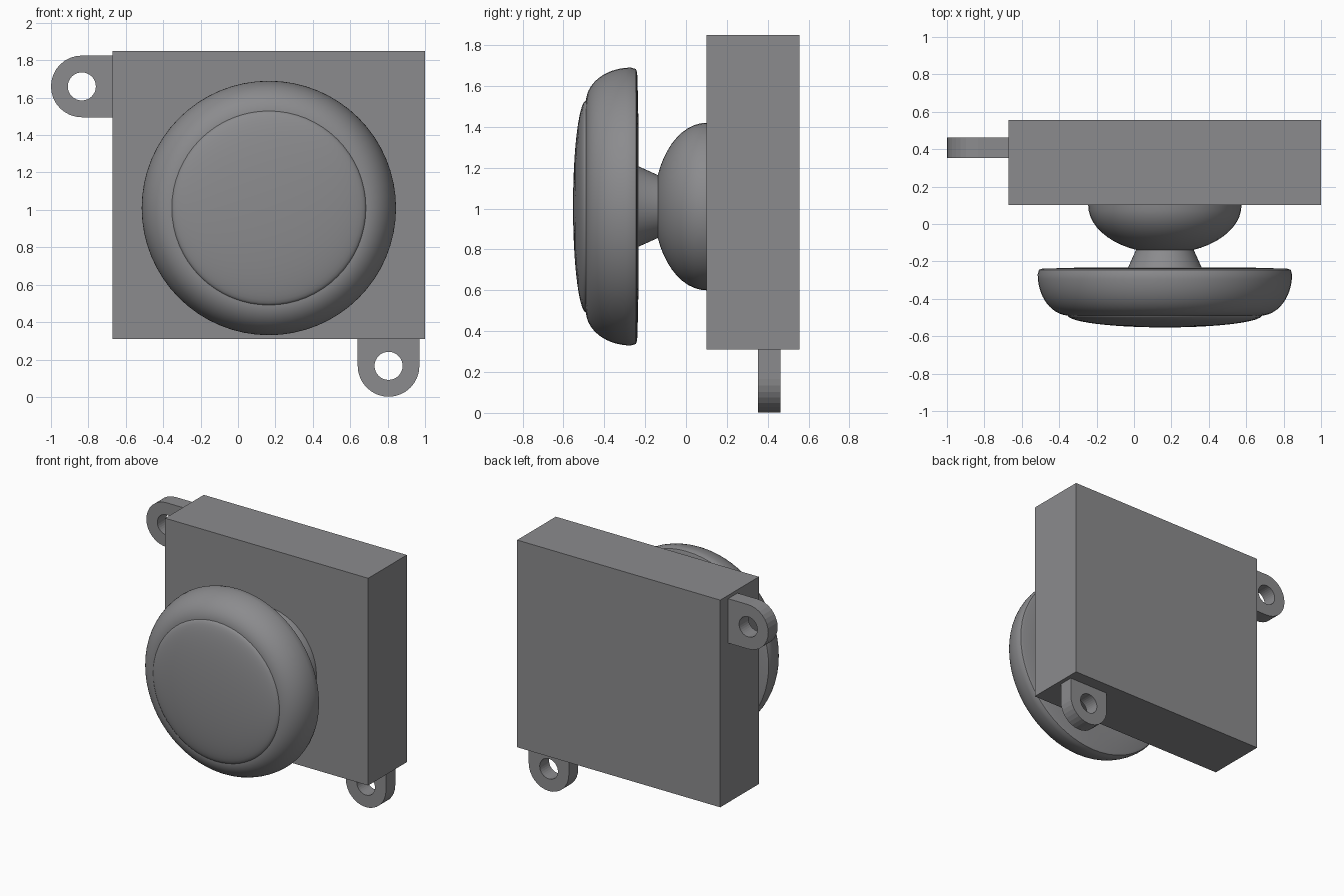
import bpy, bmesh
from math import sin, cos, pi, radians
from mathutils import Matrix, Vector

cube = bpy.data.objects.get("Cube")
if cube:
    bpy.data.objects.remove(cube, do_unlink=True)

grey = bpy.data.materials.new("mid_grey")
grey.use_nodes = True
GREY = (0.26, 0.26, 0.27, 1)
grey.diffuse_color = GREY
grey.node_tree.nodes["Principled BSDF"].inputs["Base Color"].default_value = GREY

KNOB_X, KNOB_Z = 0.165, 1.01


def finish(name, bm):
    bmesh.ops.recalc_face_normals(bm, faces=bm.faces[:])
    mesh = bpy.data.meshes.new(name)
    bm.to_mesh(mesh)
    bm.free()
    mesh.materials.append(grey)
    obj = bpy.data.objects.new(name, mesh)
    bpy.context.collection.objects.link(obj)
    return obj


def turned(name, profile, sides=64):
    """Revolve (radius, y) points about the knob axis and close both ends."""
    bm = bmesh.new()
    rings = [[bm.verts.new((KNOB_X + r * cos(2 * pi * i / sides), y,
                            KNOB_Z + r * sin(2 * pi * i / sides)))
              for i in range(sides)] for r, y in profile]
    for a, b in zip(rings, rings[1:]):
        for i in range(sides):
            j = (i + 1) % sides
            bm.faces.new((a[i], a[j], b[j], b[i]))
    bm.faces.new(rings[0])
    bm.faces.new(rings[-1])
    return finish(name, bm)


def mounting_tab(name, x, z, turn):
    """Plate with a round hole, one rounded end and one square end."""
    r, hole, thick, steps = 0.165, 0.075, 0.11, 32
    bm = bmesh.new()
    outer, inner = [], []
    for i in range(steps):
        a = 2 * pi * i / steps
        c, s = cos(a), sin(a)
        reach = r / max(c, abs(s)) if c > 0 else r
        outer.append(bm.verts.new((c * reach, 0, s * reach)))
        inner.append(bm.verts.new((c * hole, 0, s * hole)))
    for i in range(steps):
        j = (i + 1) % steps
        bm.faces.new((outer[i], outer[j], inner[j], inner[i]))
    grown = bmesh.ops.extrude_face_region(bm, geom=bm.faces[:])["geom"]
    bmesh.ops.translate(bm, vec=Vector((0, thick, 0)),
                        verts=[v for v in grown if isinstance(v, bmesh.types.BMVert)])
    bm.transform(Matrix.Translation((x, 0.352, z)) @ Matrix.Rotation(turn, 4, 'Y'))
    return finish(name, bm)


# Square housing
bm = bmesh.new()
bmesh.ops.create_cube(bm, size=1)
bm.transform(Matrix.Translation((0.165, 0.328, 1.08)) @ Matrix.Diagonal((1.67, 0.454, 1.54, 1)))
finish("housing", bm)

# Domed socket on the front of the housing
turned("socket_dome", [(0.41 * cos(a), 0.101 - 0.258 * sin(a))
                       for a in (radians(69) * i / 10 for i in range(11))], 48)

# Flared stem
turned("stem", [(0.15, -0.12), (0.155, -0.14), (0.2, -0.24)], 48)

# Thumb pad with rounded front shoulder
shoulder = [(0.51 + 0.17 * cos(a), -0.27 - 0.22 * sin(a))
            for a in (pi / 2 * i / 14 for i in range(15))]
turned("thumb_pad", [(0.2, -0.232), (0.5, -0.234), (0.655, -0.239), (0.673, -0.245)] + shoulder)

# Shallow crowned cap
turned("pad_cap", [(0.52 * cos(a), -0.487 - 0.066 * sin(a))
                   for a in (radians(88) * i / 14 for i in range(15))])

# Mounting tabs: square end towards the housing
mounting_tab("upper_right_tab", -0.835, 1.66, 0)
mounting_tab("lower_left_tab", 0.805, 0.166, -pi / 2)

# Soften the turned parts, keeping their creases
for name in ("thumb_pad", "pad_cap", "socket_dome", "stem"):
    obj = bpy.data.objects[name]
    bpy.ops.object.select_all(action='DESELECT')
    obj.select_set(True)
    bpy.context.view_layer.objects.active = obj
    bpy.ops.object.shade_smooth_by_angle(angle=radians(30))
